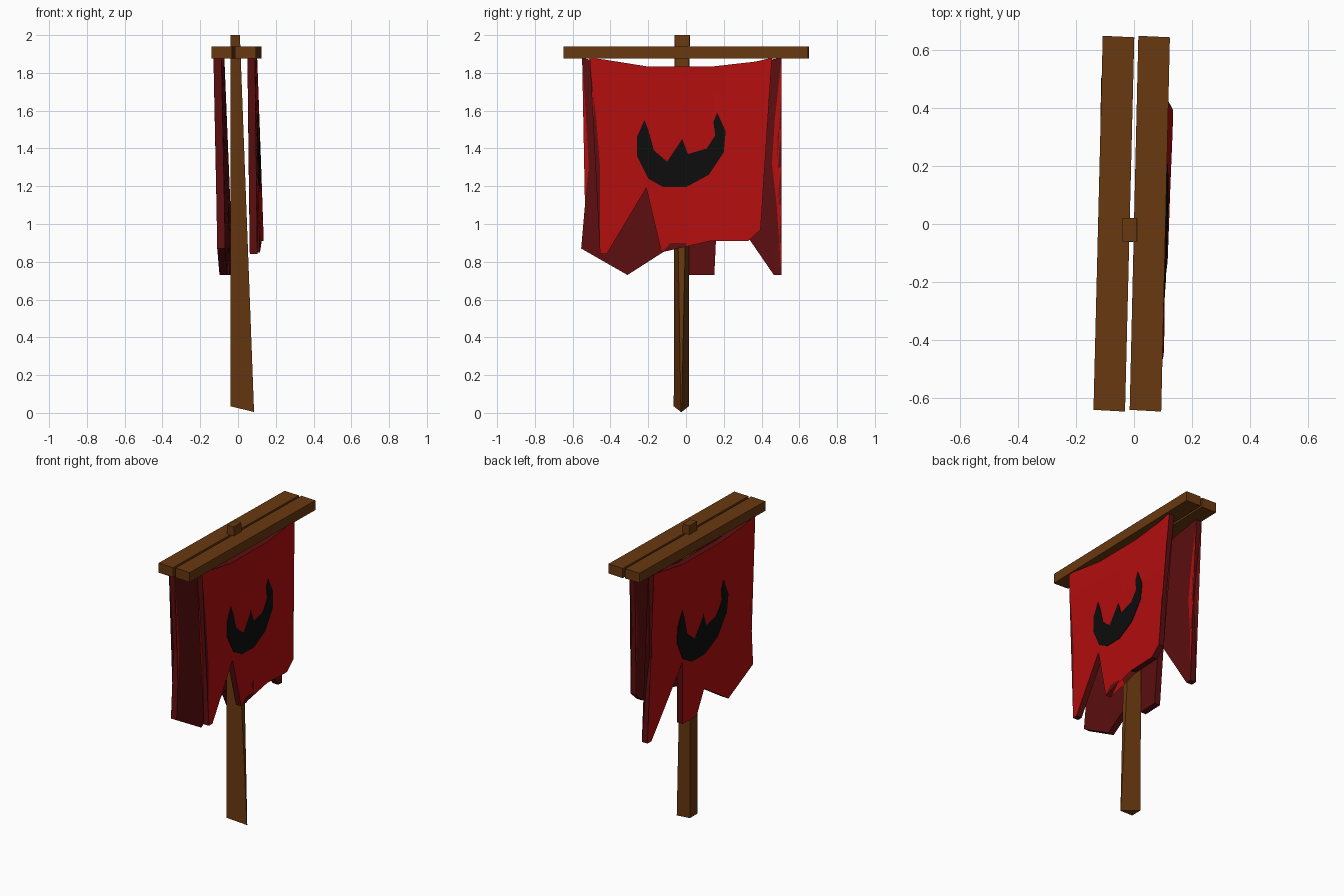
import bpy, bmesh
from mathutils import Vector

if "Cube" in bpy.data.objects:
    bpy.data.objects.remove(bpy.data.objects["Cube"])


def material(name, rgb):
    m = bpy.data.materials.new(name)
    m.diffuse_color = (*rgb, 1)
    m.use_nodes = True
    m.node_tree.nodes["Principled BSDF"].inputs["Base Color"].default_value = m.diffuse_color
    return m


RED = material("bright red", (0.45, 0.0044, 0.0044))
DARK = material("dark red", (0.107, 0.0044, 0.005))
WOOD = material("brown wood", (0.138, 0.04, 0.005))
BLACK = material("black", (0.004, 0.004, 0.004))


def finish(bm, name, mats):
    bmesh.ops.recalc_face_normals(bm, faces=bm.faces)
    me = bpy.data.meshes.new(name)
    bm.to_mesh(me)
    bm.free()
    for m in mats:
        me.materials.append(m)
    ob = bpy.data.objects.new(name, me)
    bpy.context.collection.objects.link(ob)
    return ob


def loft(name, bottom, top):
    """Closed prism between two rings with the same number of points."""
    bm = bmesh.new()
    a = [bm.verts.new(p) for p in bottom]
    b = [bm.verts.new(p) for p in top]
    n = len(a)
    bm.faces.new(a)
    bm.faces.new(b)
    for i in range(n):
        bm.faces.new((a[i], a[(i + 1) % n], b[(i + 1) % n], b[i]))
    return finish(bm, name, [WOOD])


def cloth(name, outline, surface, side, thick, lift, mats):
    """Cut an outline (y, z) into patches, bend it onto a surface, add thickness inward."""
    bm = bmesh.new()
    bm.faces.new([bm.verts.new((0, y, z)) for y, z in outline])
    bmesh.ops.triangulate(bm, faces=bm.faces)
    cuts = [((0, -0.4 + 0.2 * i, 0), (0, 1, 0)) for i in range(5)]
    cuts += [((0, 0, 0.9 + 0.2 * i), (0, 0, 1)) for i in range(5)]
    for co, no in cuts:
        bmesh.ops.bisect_plane(bm, geom=bm.verts[:] + bm.edges[:] + bm.faces[:],
                               dist=1e-5, plane_co=co, plane_no=no)
    for v in bm.verts:
        v.co.x = surface(v.co.y, v.co.z) + side * lift
    ext = bmesh.ops.extrude_face_region(bm, geom=bm.faces[:], use_keep_orig=True)
    for g in ext["geom"]:
        if isinstance(g, bmesh.types.BMVert):
            g.co.x -= side * thick
    bmesh.ops.recalc_face_normals(bm, faces=bm.faces)
    bm.normal_update()
    # Outward faces take the first colour, rims and lining the second
    for f in bm.faces:
        f.material_index = 0 if f.normal.x * side > 0.7 or len(mats) == 1 else 1
    return finish(bm, name, mats)


# Pole: wedge-shaped foot narrowing to a square top
loft("pole",
     [(-0.04, -0.065, 0.035), (0.085, -0.027, 0.005), (0.085, -0.023, 0.005), (-0.04, 0.015, 0.035)],
     [(-0.04, -0.06, 2.0), (0.01, -0.06, 2.0), (0.01, 0.02, 2.0), (-0.04, 0.02, 2.0)])

# Two slightly turned crossbar planks
for name, x0, x1 in (("left_crossbar", -0.14, -0.108), ("right_crossbar", -0.015, 0.015)):
    ring = [(x0, -0.642), (x0 + 0.109, -0.648), (x1 + 0.109, 0.645), (x1, 0.65)]
    loft(name, [(x, y, 1.875) for x, y in ring], [(x, y, 1.94) for x, y in ring])


# Gently twisted cloth surfaces
def right_surface(y, z):
    d = 1.88 - z
    return 0.09 + 0.012 * (y + 0.5) + 0.03 * d * (y + 0.5) + 0.01 * d


def left_surface(y, z):
    d = 1.88 - z
    return -0.13 + 0.015 * (y + 0.55) + 0.02 * d + 0.02 * d * (y + 0.55)


# Torn banners: sagging top, ragged bottom
right_outline = [(-0.51, 1.88), (-0.43, 1.87), (-0.21, 1.835), (0.15, 1.835), (0.37, 1.86), (0.455, 1.88),
                 (0.425, 1.6), (0.405, 1.4), (0.40, 1.2), (0.395, 0.97), (0.33, 0.91), (0.13, 0.91),
                 (0.0, 0.985), (-0.13, 0.85), (-0.21, 1.19), (-0.42, 0.84), (-0.455, 0.84),
                 (-0.455, 1.3), (-0.475, 1.55)]
left_outline = [(0.505, 1.88), (0.42, 1.865), (0.19, 1.83), (-0.2, 1.83), (-0.45, 1.855), (-0.55, 1.88),
                (-0.53, 1.57), (-0.515, 1.3), (-0.535, 1.1), (-0.555, 0.87), (-0.31, 0.73),
                (-0.06, 0.89), (0.01, 0.73), (0.15, 0.73), (0.17, 1.16), (0.465, 0.73), (0.505, 0.73),
                (0.48, 1.1), (0.455, 1.32), (0.47, 1.55)]
cloth("right_banner", right_outline, right_surface, 1, 0.04, 0, [RED, DARK])
cloth("left_banner", left_outline, left_surface, -1, 0.042, 0, [RED, DARK])

# Painted horned crescent on both outward sides
crescent = [(-0.22, 1.55), (-0.26, 1.46), (-0.26, 1.36), (-0.2, 1.24), (-0.12, 1.195), (0.0, 1.195),
            (0.12, 1.26), (0.2, 1.38), (0.21, 1.49), (0.165, 1.59), (0.145, 1.54), (0.155, 1.47),
            (0.11, 1.40), (0.04, 1.36), (0.01, 1.37), (-0.02, 1.45), (-0.05, 1.33), (-0.1, 1.33),
            (-0.17, 1.39), (-0.2, 1.5)]
cloth("right_crescent", crescent, right_surface, 1, 0.006, 0.004, [BLACK])
turned = [(-1.1 * y - 0.05, 1.88 - 1.1 * (1.88 - z)) for y, z in crescent]
cloth("left_crescent", turned, left_surface, -1, 0.006, 0.004, [BLACK])
